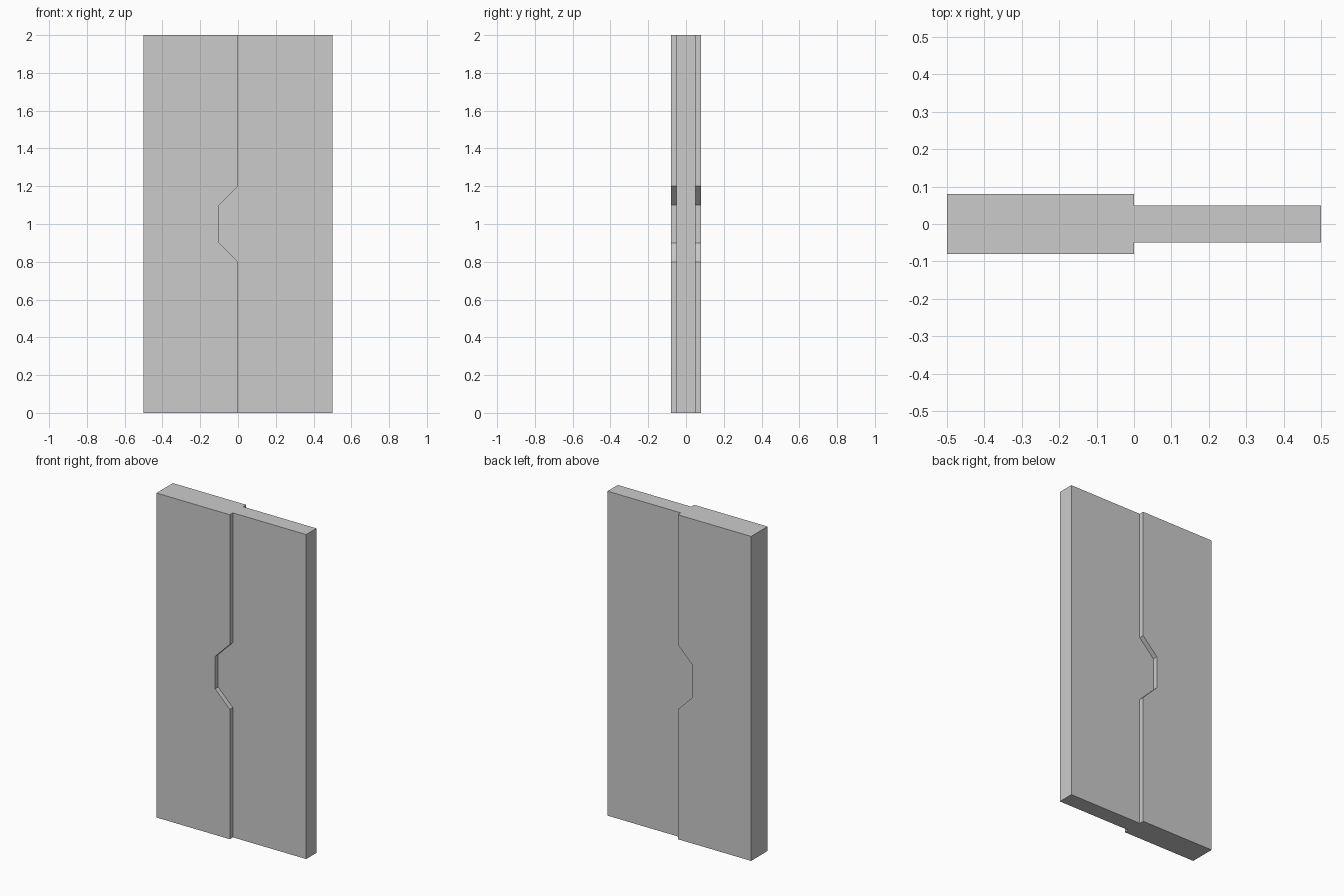
import bpy, bmesh

if "Cube" in bpy.data.objects:
    bpy.data.objects.remove(bpy.data.objects["Cube"])


def slab(name, profile, half_depth):
    """Extrude an (x, z) profile symmetrically along y."""
    bm = bmesh.new()
    face = bm.faces.new([bm.verts.new((x, -half_depth, z)) for x, z in profile])
    ext = bmesh.ops.extrude_face_region(bm, geom=[face])
    verts = [g for g in ext["geom"] if isinstance(g, bmesh.types.BMVert)]
    bmesh.ops.translate(bm, verts=verts, vec=(0, 2 * half_depth, 0))
    bmesh.ops.recalc_face_normals(bm, faces=bm.faces)
    mesh = bpy.data.meshes.new(name)
    bm.to_mesh(mesh)
    bm.free()
    obj = bpy.data.objects.new(name, mesh)
    bpy.context.collection.objects.link(obj)
    return obj


# Shared interlocking edge between the two leaves, bottom to top
seam = [(0, 0), (0, 0.8), (-0.1, 0.9), (-0.1, 1.1), (0, 1.2), (0, 2)]

# Thick left leaf with the notch
slab("thick_door_leaf", seam + [(-0.5, 2), (-0.5, 0)], 0.08)

# Thin right leaf with the matching tab
slab("thin_door_leaf", seam + [(0.5, 2), (0.5, 0)], 0.05)
